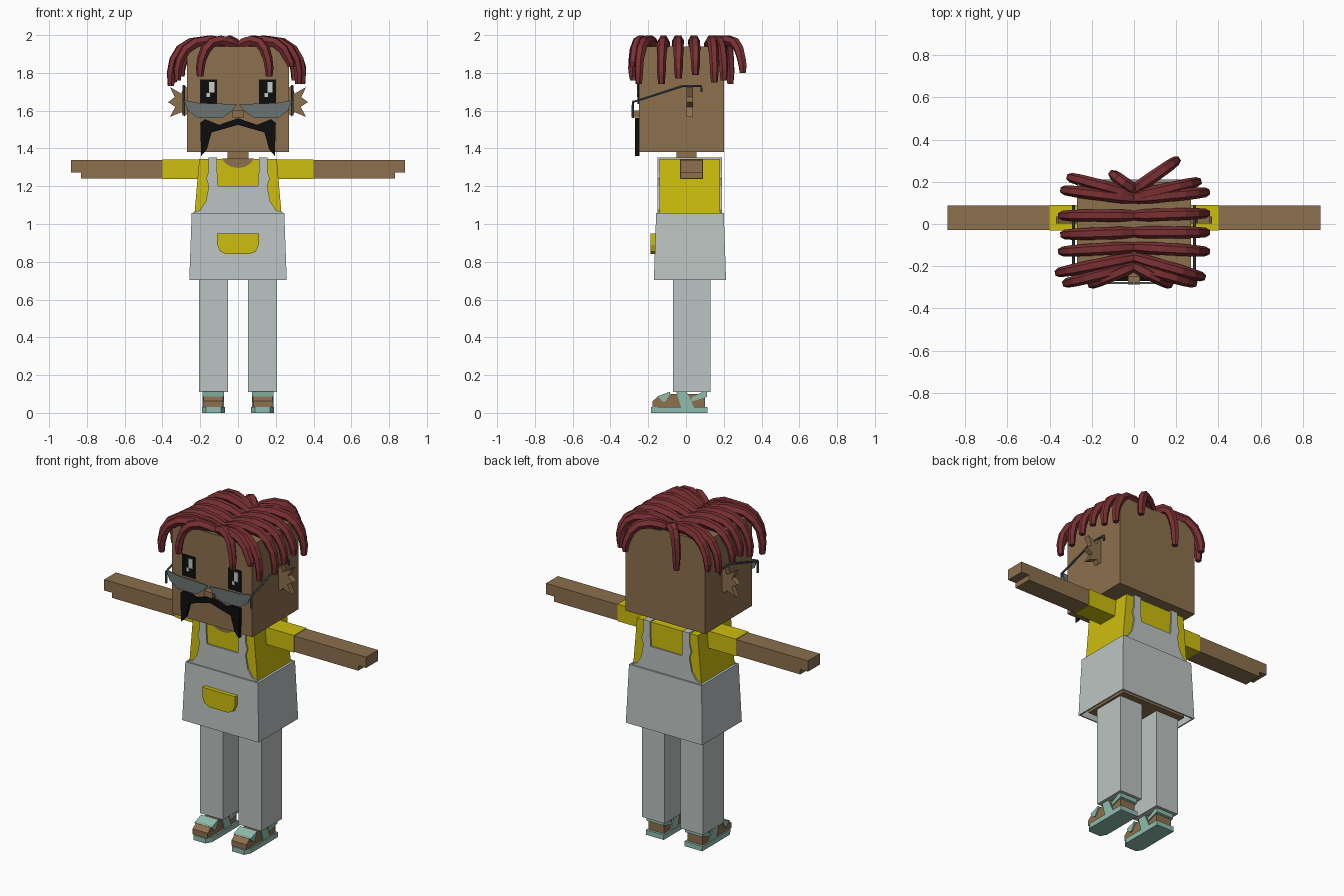
import bpy, bmesh
from mathutils import Vector

cube = bpy.data.objects.get("Cube")
if cube:
    bpy.data.objects.remove(cube, do_unlink=True)


def material(name, rgb):
    lin = [((c / 255 + 0.055) / 1.055) ** 2.4 if c > 10 else c / 3295 for c in rgb] + [1]
    m = bpy.data.materials.new(name)
    m.use_nodes = True
    m.diffuse_color = lin
    m.node_tree.nodes["Principled BSDF"].inputs["Base Color"].default_value = lin
    return m


SKIN = material("brown skin", (140, 112, 77))
YELLOW = material("yellow shirt", (205, 190, 14))
CLOTH = material("pale grey cloth", (188, 196, 194))
TEAL = material("teal sandal", (143, 190, 174))
HAIR = material("dark red hair", (122, 48, 51))
BLACK = material("black", (13, 13, 13))
LENS = material("grey lens", (106, 117, 115))
FRAME = material("slate frame", (74, 84, 89))
SHINE = material("eye shine", (200, 203, 200))


def finish(name, bm, mat):
    bmesh.ops.recalc_face_normals(bm, faces=bm.faces)
    me = bpy.data.meshes.new(name)
    bm.to_mesh(me)
    bm.free()
    me.materials.append(mat)
    ob = bpy.data.objects.new(name, me)
    bpy.context.collection.objects.link(ob)
    return ob


def prism(name, pts, axis, a, b, mat, side=1):
    """Extrude an outline from a to b along an axis; side -1 mirrors in x."""
    bm = bmesh.new()
    place = {"x": lambda u, v, w: (w, u, v), "y": lambda u, v, w: (u, w, v),
             "z": lambda u, v, w: (u, v, w)}[axis]
    verts = []
    for u, v in pts:
        p = Vector(place(u, v, a))
        p.x *= side
        verts.append(bm.verts.new(p))
    face = bm.faces.new(verts)
    new = bmesh.ops.extrude_face_region(bm, geom=[face])["geom"]
    step = Vector(place(0, 0, b - a))
    step.x *= side
    bmesh.ops.translate(bm, vec=step, verts=[g for g in new if isinstance(g, bmesh.types.BMVert)])
    return finish(name, bm, mat)


def box(name, x, y, z, mat, side=1):
    return prism(name, [(x[0], y[0]), (x[1], y[0]), (x[1], y[1]), (x[0], y[1])], "z", z[0], z[1], mat, side)


def frustum(name, low, high, z, mat):
    """Box whose top and bottom rectangles differ: each is (half x, y0, y1)."""
    bm = bmesh.new()
    rings = []
    for (hx, y0, y1), h in ((low, z[0]), (high, z[1])):
        rings.append([bm.verts.new(p) for p in ((-hx, y0, h), (hx, y0, h), (hx, y1, h), (-hx, y1, h))])
    for i in range(4):
        j = (i + 1) % 4
        bm.faces.new((rings[0][i], rings[0][j], rings[1][j], rings[1][i]))
    bm.faces.new(rings[0])
    bm.faces.new(rings[1])
    return finish(name, bm, mat)


def mirrored(half):
    return half + [(-x, z) for x, z in reversed(half) if x > 0]


def tubes(name, paths, radius, mat, res=1):
    """Sweep round tubes along lists of (x, y, z, thickness) points."""
    cu = bpy.data.curves.new(name, "CURVE")
    cu.dimensions = "3D"
    cu.bevel_depth = radius
    cu.bevel_resolution = res
    cu.use_fill_caps = True
    for path in paths:
        sp = cu.splines.new("POLY")
        sp.points.add(len(path) - 1)
        for pt, (x, y, z, r) in zip(sp.points, path):
            pt.co = (x, y, z, 1)
            pt.radius = r
    cu.materials.append(mat)
    ob = bpy.data.objects.new(name, cu)
    bpy.context.collection.objects.link(ob)
    bpy.ops.object.select_all(action="DESELECT")
    ob.select_set(True)
    bpy.context.view_layer.objects.active = ob
    bpy.ops.object.convert(target="MESH")
    bpy.ops.object.shade_flat()
    return ob


# Head, neck and body
box("head", (-.27, .27), (-.25, .2), (1.38, 1.94), SKIN)
box("neck", (-.055, .055), (-.05, .055), (1.3, 1.39), SKIN)
frustum("shirt", (.235, -.14, .18), (.205, -.14, .18), (1.0, 1.345), YELLOW)
collar = [(0, 1.297), (.035, 1.302), (.065, 1.32), (.085, 1.346)]
prism("collar_skin", mirrored(collar), "y", -.143, -.138, SKIN)
box("hips", (-.22, .22), (-.13, .17), (.715, .9), SKIN)

# Apron dress: open shell below, bib and straps front and back
skirt = frustum("skirt", (.258, -.17, .212), (.245, -.158, .2), (.703, 1.058), CLOTH)
bm = bmesh.new()
bm.from_mesh(skirt.data)
bmesh.ops.delete(bm, geom=[f for f in bm.faces if f.normal.z < -.9], context="FACES_ONLY")
bm.to_mesh(skirt.data)
bm.free()
solid = skirt.modifiers.new("thickness", "SOLIDIFY")
solid.thickness = .012
solid.offset = -1

bib = [(0, 1.04), (.235, 1.04), (.235, 1.062), (.2, 1.075), (.17, 1.12), (.155, 1.2), (.168, 1.24),
       (.155, 1.28), (.155, 1.35), (.11, 1.35), (.11, 1.27), (.105, 1.2), (0, 1.2)]
prism("bib_front", mirrored(bib), "y", -.15, -.141, CLOTH)
prism("bib_back", mirrored(bib), "y", .181, .19, CLOTH)
pocket = [(0, .84), (.06, .84), (.095, .855), (.11, .89), (.11, .95), (0, .95)]
prism("pocket", mirrored(pocket), "y", -.187, -.155, YELLOW)

# Face
box("nose", (-.028, .028), (-.288, -.24), (1.565, 1.6), SKIN)
lip = [(0, 1.56), (.1, 1.525), (.175, 1.555), (.2, 1.535), (.195, 1.36), (.165, 1.395),
       (.14, 1.485), (0, 1.525)]
prism("moustache", mirrored(lip), "y", -.271, -.245, BLACK)
for i, x in enumerate((-.153, .155)):
    box("eye_shine_large_%d" % i, (x, x + .028), (-.26, -.256), (1.695, 1.752), SHINE)
    box("eye_shine_small_%d" % i, (x - .014, x + .005), (-.26, -.256), (1.672, 1.694), SHINE)

ear = [(.26, 1.71), (.285, 1.735), (.3, 1.69), (.36, 1.725), (.335, 1.672), (.37, 1.645), (.332, 1.62),
       (.36, 1.567), (.3, 1.592), (.285, 1.57), (.26, 1.59)]
lens = [(.005, 1.632), (.03, 1.6), (.085, 1.56), (.21, 1.56), (.265, 1.6), (.287, 1.655), (.2, 1.64), (.1, 1.638)]
foot = [(-.178, .03), (-.178, .062), (-.14, .092), (-.09, .1), (.1, .1), (.1, .03)]
diagonal = [(-.05, .11), (.005, .11), (.045, .025), (-.025, .025)]
toe_strap = [(-.15, .088), (-.085, .112), (-.085, .097), (-.11, .06), (-.125, .06)]
heel_strap = [(.085, .11), (.112, .11), (.112, .085), (.03, .06), (.03, .08)]

# Everything that comes in pairs
for side, tag in ((1, "left"), (-1, "right")):
    box(tag + "_eye", (.112, .2), (-.256, -.249), (1.635, 1.765), BLACK, side)
    prism(tag + "_ear", ear, "y", .003, .036, SKIN, side)
    prism(tag + "_lens", lens, "y", -.284, -.276, LENS, side)
    temple = [(.287, -.282, 1.575), (.287, -.282, 1.645), (.287, -.02, 1.73), (.287, .08, 1.73), (.287, .083, 1.7)]
    tubes(tag + "_glasses_arm", [[(side * x, y, z, 1) for x, y, z in temple]], .007, FRAME)
    box(tag + "_strap_top", (.11, .155), (-.15, .19), (1.344, 1.352), CLOTH, side)

    box(tag + "_sleeve", (.18, .4), (-.032, .09), (1.238, 1.342), YELLOW, side)
    box(tag + "_arm", (.39, .832), (-.028, .087), (1.241, 1.338), SKIN, side)
    box(tag + "_fingers", (.82, .885), (-.028, .087), (1.272, 1.338), SKIN, side)

    box(tag + "_leg", (.053, .207), (-.07, .13), (.11, .74), CLOTH, side)
    prism(tag + "_foot", foot, "x", .08, .182, SKIN, side)
    sole = [(.07, .115), (.19, .115), (.19, -.15), (.17, -.185), (.09, -.185), (.07, -.15)]
    prism(tag + "_sole", sole, "z", 0, .03, TEAL, side)
    for strap, pts in (("diagonal", diagonal), ("toe", toe_strap), ("heel", heel_strap)):
        prism(tag + "_" + strap + "_strap", pts, "x", .073, .189, TEAL, side)

# Locks: root y, then tip x, y, z; each rises from the parting and drapes over
locks = [(.16, .2, .3, 1.8), (.13, .3, .2, 1.76), (.12, .34, .15, 1.75), (.04, .34, .05, 1.79),
         (-.04, .34, -.04, 1.77), (-.11, .34, -.13, 1.74), (-.16, .32, -.25, 1.74),
         (-.2, .28, -.28, 1.83), (-.2, .165, -.285, 1.78),
         (.16, -.1, .235, 1.74), (.14, -.3, .22, 1.78), (.12, -.33, .16, 1.76), (.04, -.34, .04, 1.78),
         (-.04, -.33, -.05, 1.78), (-.11, -.34, -.13, 1.75), (-.16, -.355, -.23, 1.73),
         (-.2, -.32, -.28, 1.76), (-.2, -.2, -.285, 1.78)]
# (fraction of the way out, height, thickness)
drape = [(0, 1.935, .9), (.2, 1.958, 1.1), (.45, 1.971, 1.1), (.7, 1.96, 1.05), (.86, 1.925, 1), (.96, 1.87, .9)]
paths = []
for root_y, tx, ty, tz in locks:
    path = [(s * tx, root_y + s * (ty - root_y), h, r) for s, h, r in drape]
    paths.append(path + [(tx, ty, (tz + 1.87) / 2, .85), (tx, ty, tz, .65)])
tubes("hair_locks", paths, .027, HAIR)
